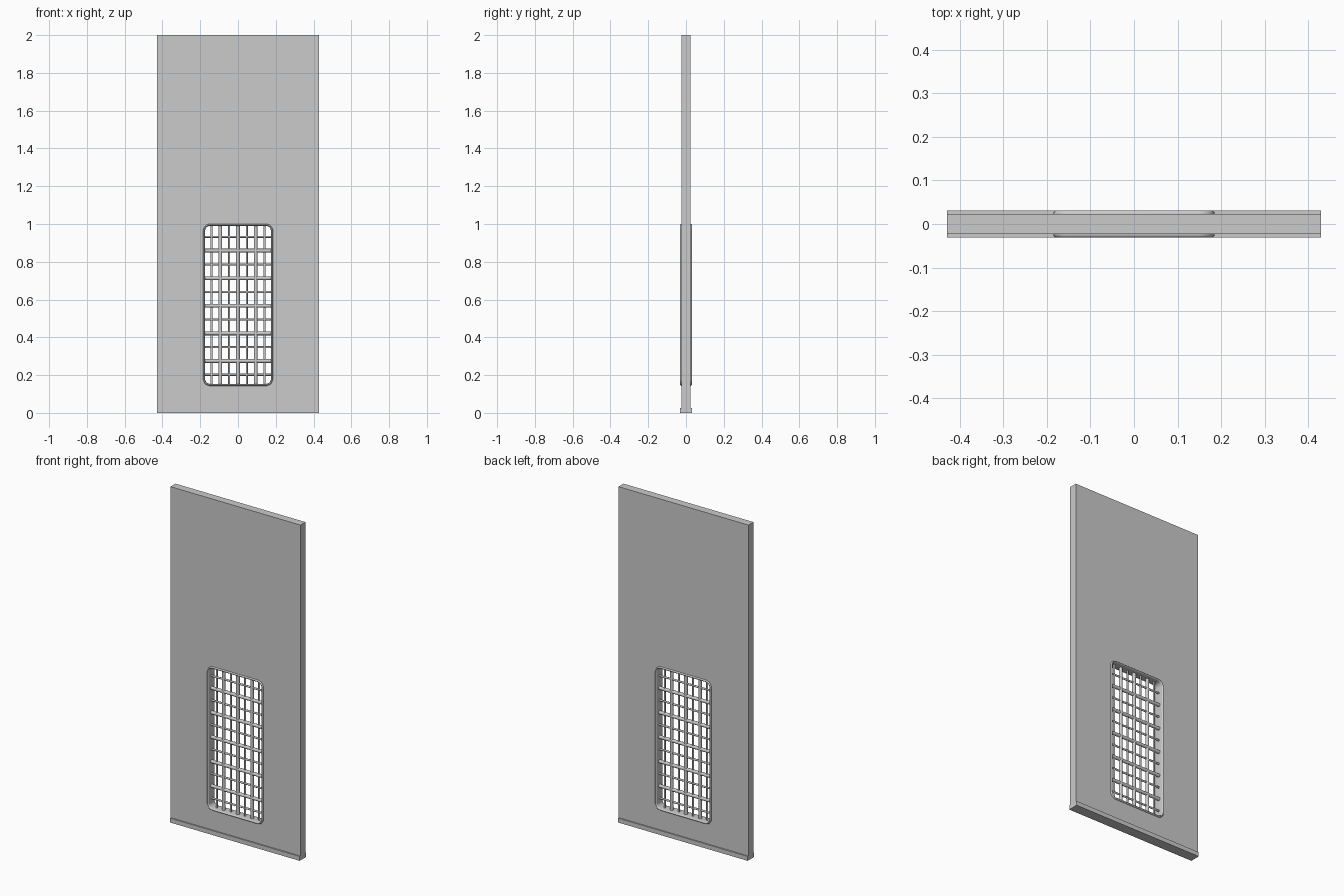
import bpy, bmesh
from math import cos, sin, pi

if "Cube" in bpy.data.objects:
    bpy.data.objects.remove(bpy.data.objects["Cube"])

HALF_W, PANEL_Y, LIP_Y = 0.4286, 0.0235, 0.031
VENT_Z, VENT_HX, VENT_HZ = 0.572, 0.174, 0.418   # vent centre and inner half sizes


def finish(name, bm, smooth=False):
    bmesh.ops.recalc_face_normals(bm, faces=bm.faces[:])
    me = bpy.data.meshes.new(name)
    bm.to_mesh(me)
    bm.free()
    ob = bpy.data.objects.new(name, me)
    bpy.context.collection.objects.link(ob)
    if smooth:
        bpy.context.view_layer.objects.active = ob
        ob.select_set(True)
        bpy.ops.object.shade_smooth_by_angle(angle=0.6)
        ob.select_set(False)
    return ob


def box(name, size, loc):
    bm = bmesh.new()
    bmesh.ops.create_cube(bm, size=1)
    for v in bm.verts:
        v.co = [v.co[i] * size[i] + loc[i] for i in range(3)]
    return finish(name, bm)


def rounded_loop(bm, grow, y, r=0.026, seg=6):
    """Rounded rectangle around the vent, enlarged by grow, at depth y."""
    verts = []
    for k, (sx, sz) in enumerate(((1, 1), (-1, 1), (-1, -1), (1, -1))):
        for i in range(seg + 1):
            a = (k + i / seg) * pi / 2
            verts.append(bm.verts.new((sx * (VENT_HX - r) + (r + grow) * cos(a), y,
                                       VENT_Z + sz * (VENT_HZ - r) + (r + grow) * sin(a))))
    return verts


def loft(bm, loops, closed):
    pairs = list(zip(loops, loops[1:])) + ([(loops[-1], loops[0])] if closed else [])
    for a, b in pairs:
        n = len(a)
        for i in range(n):
            j = (i + 1) % n
            bm.faces.new((a[i], a[j], b[j], b[i]))


# Door panel with a rounded opening
panel = box("door_panel", (2 * HALF_W, 2 * PANEL_Y, 2), (0, 0, 1))
bm = bmesh.new()
ends = [rounded_loop(bm, 0.004, y) for y in (-0.1, 0.1)]
loft(bm, ends, False)
for e in ends:
    bm.faces.new(e)
cutter = finish("opening_cutter", bm)
mod = panel.modifiers.new("opening", 'BOOLEAN')
mod.object, mod.solver = cutter, 'EXACT'
bpy.context.view_layer.objects.active = panel
bpy.ops.object.modifier_apply(modifier=mod.name)
bpy.data.objects.remove(cutter)

# Bottom kick strips, front and back
strip_t = LIP_Y - PANEL_Y
for name, s in (("front_kick_strip", -1), ("back_kick_strip", 1)):
    box(name, (2 * HALF_W, strip_t, 0.026), (0, s * (PANEL_Y + strip_t / 2), 0.013))

# Rounded trim lining the opening, with a raised lip on both faces
half = [(0.011, PANEL_Y - 0.001), (0.0105, 0.027), (0.008, 0.030), (0.0055, LIP_Y),
        (0.003, 0.030), (0.0005, 0.027), (0, 0.023)]
bm = bmesh.new()
profile = [(g, -y) for g, y in half] + half[::-1]
loft(bm, [rounded_loop(bm, g, y) for g, y in profile], True)
finish("vent_trim", bm, True)


# Grille: heavy and slim round rods alternating in both directions
def rod(name, axis, pos, radius):
    bm = bmesh.new()
    length = 2 * (VENT_HX if axis == 'x' else VENT_HZ) + 0.004
    bmesh.ops.create_cone(bm, cap_ends=True, segments=12, radius1=radius,
                          radius2=radius, depth=length)
    for v in bm.verts:
        x, y, z = v.co
        v.co = (z, y, x + pos) if axis == 'x' else (x + pos, y, z + VENT_Z)
    finish(name, bm, True)


for i in range(-3, 4):
    rod("vertical_rod", 'z', i * 0.0467, 0.0055 if i % 2 else 0.010)
for i in range(-5, 6):
    rod("horizontal_rod", 'x', 0.567 + i * 0.073, 0.0055 if i % 2 else 0.010)
